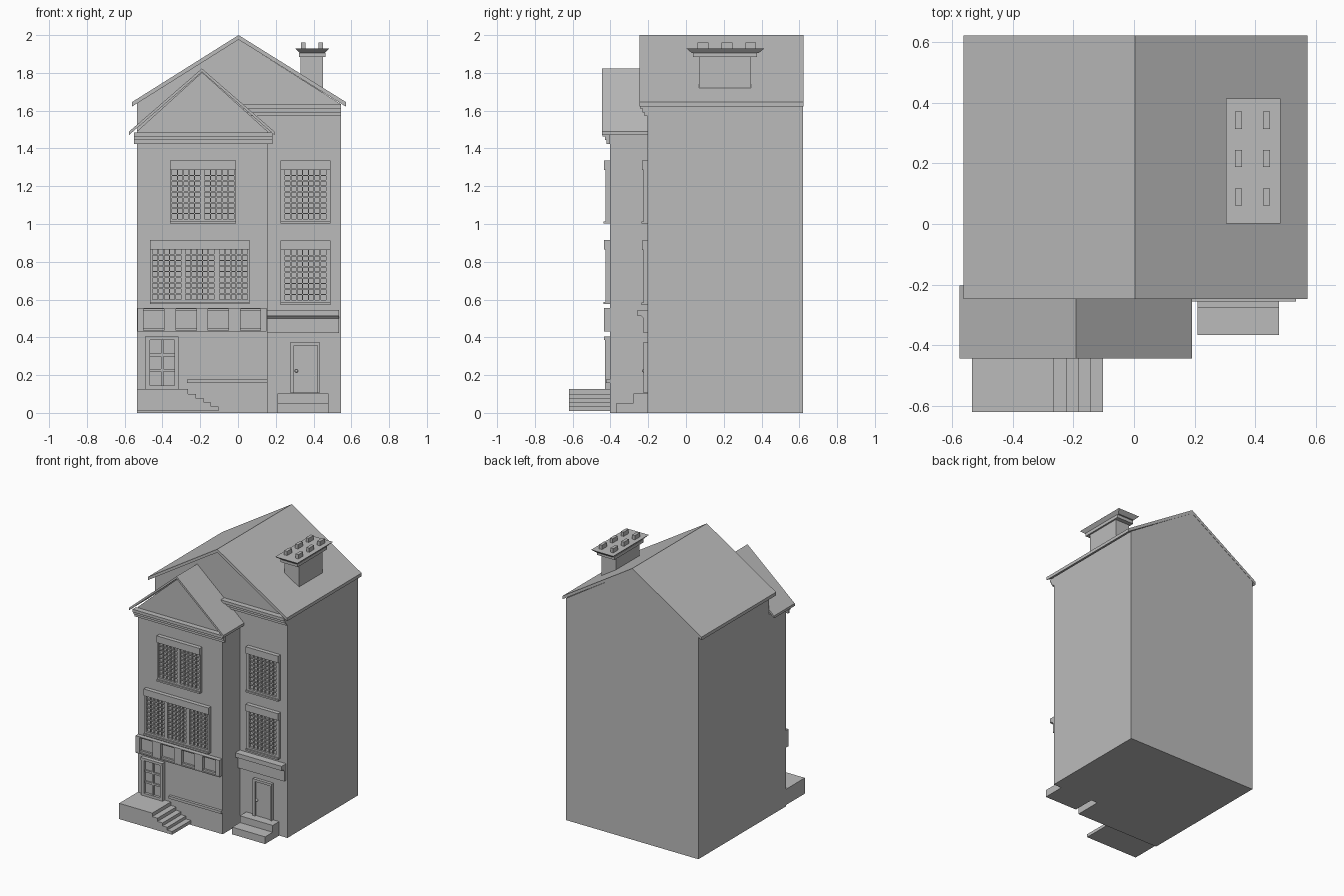
import bpy, bmesh

if "Cube" in bpy.data.objects:
    bpy.data.objects.remove(bpy.data.objects["Cube"])

mat = bpy.data.materials.new("plain grey")
mat.diffuse_color = (0.5, 0.5, 0.5, 1)
mat.use_nodes = True
mat.node_tree.nodes["Principled BSDF"].inputs["Base Color"].default_value = mat.diffuse_color


def finish(name, bm):
    bmesh.ops.recalc_face_normals(bm, faces=bm.faces)
    me = bpy.data.meshes.new(name)
    bm.to_mesh(me)
    bm.free()
    me.materials.append(mat)
    ob = bpy.data.objects.new(name, me)
    bpy.context.collection.objects.link(ob)
    return ob


def boxes(name, items):
    """One object from boxes given as (x0, x1, y0, y1, z0, z1)."""
    bm = bmesh.new()
    for x0, x1, y0, y1, z0, z1 in items:
        vs = bmesh.ops.create_cube(bm, size=1)["verts"]
        for v in vs:
            v.co = (x0 if v.co.x < 0 else x1, y0 if v.co.y < 0 else y1, z0 if v.co.z < 0 else z1)
    return finish(name, bm)


def prism(name, profile, a, b, axis="y"):
    """Extrude an (x, z) profile along y, or a (y, z) profile along x."""
    bm = bmesh.new()
    put = (lambda p, t: (p[0], t, p[1])) if axis == "y" else (lambda p, t: (t, p[0], p[1]))
    ra = [bm.verts.new(put(p, a)) for p in profile]
    rb = [bm.verts.new(put(p, b)) for p in profile]
    bm.faces.new(ra)
    bm.faces.new(rb[::-1])
    n = len(profile)
    for i in range(n):
        j = (i + 1) % n
        bm.faces.new((ra[i], rb[i], rb[j], ra[j]))
    return finish(name, bm)


def roof(name, x0, x1, xr, ze, zr, t, y0, y1):
    prism(name, [(x0, ze), (xr, zr), (x1, ze), (x1, ze - t), (xr, zr - t), (x0, ze - t)], y0, y1)


def grid(x0, x1, z0, z1, cols, rows, y0, y1, w):
    """Crossing glazing bars inside a rectangle."""
    out = []
    for i in range(1, cols):
        x = x0 + (x1 - x0) * i / cols
        out.append((x - w / 2, x + w / 2, y0, y1, z0, z1))
    for j in range(1, rows):
        z = z0 + (z1 - z0) * j / rows
        out.append((x0, x1, y0, y1, z - w / 2, z + w / 2))
    return out


def window(name, x0, x1, z0, z1, panes, wall, cols):
    """Frame, header, sill, glass and glazing bars on a wall facing -y."""
    pz0, pz1 = z0 + 0.025, z1 - 0.05
    f = wall - 0.022
    parts = [(x0, x1, wall - 0.03, wall, pz1, z1),
             (x0, x1, wall - 0.033, wall, z0, z0 + 0.012),
             (x0, x1, f, wall, z0 + 0.012, pz0)]
    edges = [x0] + [e for p in panes for e in p] + [x1]
    for a, b in zip(edges[::2], edges[1::2]):
        parts.append((a, b, f, wall, pz0, pz1))
    boxes(name + "_frame", parts)
    boxes(name + "_glass", [(a, b, wall - 0.006, wall, pz0, pz1) for a, b in panes])
    bars = []
    for a, b in panes:
        bars += grid(a, b, pz0, pz1, cols, 9, wall - 0.016, wall, 0.007)
    boxes(name + "_bars", bars)


BAY, WALL = -0.403, -0.203

# Main house and its roof
prism("main_house", [(-0.535, 0), (0.545, 0), (0.545, 1.634), (0.003, 1.977), (-0.535, 1.638)], WALL, 0.62)
roof("main_roof", -0.562, 0.572, 0.003, 1.645, 2.0, 0.024, -0.247, 0.622)

# Front bay and its roof
prism("front_bay", [(-0.535, 0), (0.157, 0), (0.157, 1.49), (-0.19, 1.803), (-0.535, 1.49)], BAY, WALL)
roof("bay_roof", -0.576, 0.192, -0.191, 1.49, 1.823, 0.018, -0.444, WALL)


# Stepped cornices
def cornice(name, x0, x1, wall, z0, z1):
    h = z1 - z0
    boxes(name, [(x0, x1, wall - 0.04, wall, z0 + 0.65 * h, z1),
                 (x0, x1, wall - 0.027, wall, z0 + 0.32 * h, z0 + 0.65 * h),
                 (x0, x1, wall - 0.017, wall, z0, z0 + 0.32 * h)])


cornice("bay_cornice", -0.55, 0.183, BAY, 1.424, 1.485)
cornice("house_cornice", 0.03, 0.545, WALL, 1.572, 1.633)

# Windows
window("bay_upper_window", -0.36, -0.01, 1.002, 1.336, [(-0.35, -0.2), (-0.177, -0.022)], BAY, 5)
window("bay_lower_window", -0.467, 0.062, 0.576, 0.916,
       [(-0.452, -0.303), (-0.277, -0.128), (-0.098, 0.05)], BAY, 5)
window("side_upper_window", 0.225, 0.49, 1.002, 1.336, [(0.248, 0.467)], WALL, 7)
window("side_lower_window", 0.225, 0.49, 0.572, 0.912, [(0.248, 0.467)], WALL, 7)

# Panelled band under the bay window: rails and stiles around recessed squares
band = [(-0.532, 0.152, BAY - 0.022, BAY, 0.43, 0.45),
        (-0.532, 0.152, BAY - 0.022, BAY, 0.541, 0.555),
        (-0.532, 0.152, BAY - 0.008, BAY, 0.45, 0.541),
        (-0.532, 0.152, BAY - 0.032, BAY, 0.43, 0.436),
        (-0.532, 0.152, BAY - 0.032, BAY, 0.549, 0.555)]
xs = [-0.532, -0.5, -0.393, -0.328, -0.22, -0.158, -0.05, 0.013, 0.12, 0.152]
for a, b in zip(xs[::2], xs[1::2]):
    band.append((a, b, BAY - 0.03, BAY, 0.43, 0.555))
boxes("panel_band", band)

# Canopy above the side door
prism("door_canopy", [(WALL, 0.422), (-0.225, 0.422), (-0.225, 0.5), (-0.236, 0.512), (-0.256, 0.512),
                      (-0.256, 0.545), (WALL, 0.545)], 0.157, 0.535, "x")

# Bay door with glazing
boxes("bay_door_frame", [(-0.493, -0.467, BAY - 0.025, BAY, 0.125, 0.405),
                         (-0.335, -0.315, BAY - 0.025, BAY, 0.125, 0.405),
                         (-0.493, -0.315, BAY - 0.03, BAY, 0.387, 0.405),
                         (-0.467, -0.335, BAY - 0.025, BAY, 0.125, 0.145)])
boxes("bay_door_glass", [(-0.467, -0.335, BAY - 0.006, BAY, 0.145, 0.387)])
boxes("bay_door_bars", grid(-0.467, -0.335, 0.145, 0.387, 2, 3, BAY - 0.016, BAY, 0.014))

# Ledge beside the bay steps
boxes("bay_ledge", [(-0.27, 0.157, BAY - 0.02, BAY, 0.157, 0.176)])

# Landing and steps running sideways
step_x = [-0.265, -0.222, -0.181, -0.143, -0.103]
step_z = [0.126, 0.1, 0.076, 0.054, 0.033]
prof = [(-0.535, 0.01), (-0.535, 0.126)]
for i, (x, z) in enumerate(zip(step_x, step_z)):
    prof += [(x, z), (x, step_z[i + 1] if i < 4 else 0.01)]
prism("bay_steps", prof, -0.62, BAY)

# Side door, knob and stoop
boxes("side_door_frame", [(0.277, 0.297, WALL - 0.022, WALL, 0.104, 0.375),
                          (0.42, 0.432, WALL - 0.022, WALL, 0.104, 0.375),
                          (0.277, 0.432, WALL - 0.022, WALL, 0.357, 0.375)])
boxes("side_door", [(0.297, 0.42, WALL - 0.012, WALL, 0.104, 0.357)])
bm = bmesh.new()
bmesh.ops.create_uvsphere(bm, u_segments=12, v_segments=8, radius=0.009)
bmesh.ops.translate(bm, verts=bm.verts, vec=(0.309, WALL - 0.02, 0.222))
for f in bm.faces:
    f.smooth = True
finish("door_knob", bm)
prism("side_stoop", [(WALL, 0), (-0.367, 0), (-0.367, 0.053), (-0.278, 0.053), (-0.278, 0.103),
                     (WALL, 0.103)], 0.21, 0.478, "x")

# Chimney: shaft, collar, flared cap, six pots
boxes("chimney_shaft", [(0.332, 0.45, 0.068, 0.343, 1.65, 1.89),
                        (0.322, 0.462, 0.036, 0.375, 1.883, 1.906)])
bm = bmesh.new()
for v in bmesh.ops.create_cube(bm, size=1)["verts"]:
    top = v.co.z > 0
    hx, hy = (0.09, 0.207) if top else (0.068, 0.178)
    v.co = (0.393 + hx * (1 if v.co.x > 0 else -1), 0.208 + hy * (1 if v.co.y > 0 else -1),
            1.93 if top else 1.906)
finish("chimney_cap", bm)
boxes("chimney_pots", [(x, x + 0.023, y, y + 0.057, 1.925, 1.961)
                       for x in (0.334, 0.426) for y in (0.061, 0.188, 0.314)])
